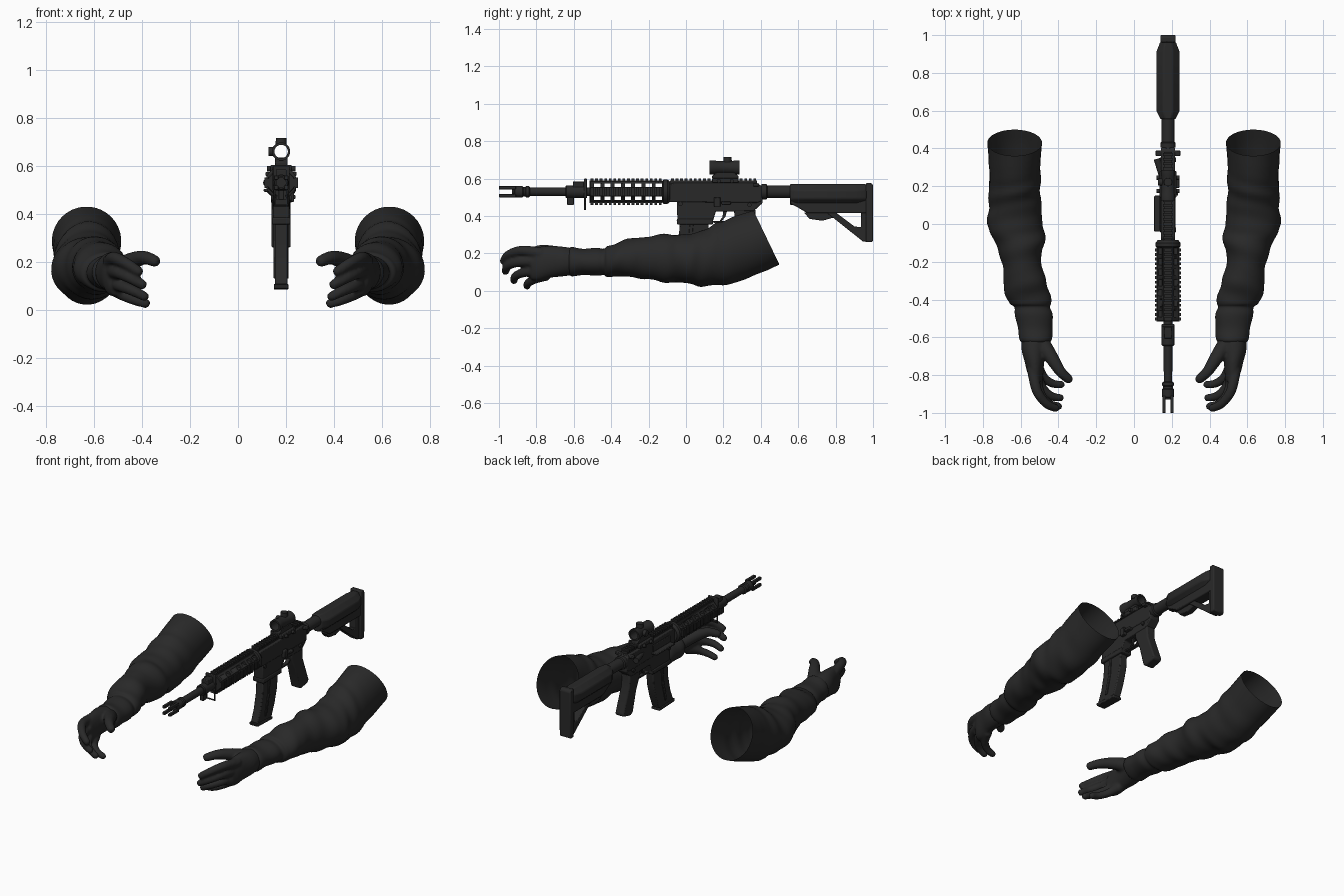
import bpy, bmesh, math
from mathutils import Vector, Matrix

cube = bpy.data.objects.get("Cube")
if cube:
    bpy.data.objects.remove(cube)

GX, AXIS = 0.18, 0.53        # rifle centre plane and bore height

mat = bpy.data.materials.new("charcoal")
mat.use_nodes = True
shade = (0.022, 0.022, 0.022, 1)
mat.diffuse_color = shade
bsdf = mat.node_tree.nodes["Principled BSDF"]
bsdf.inputs["Base Color"].default_value = shade
bsdf.inputs["Roughness"].default_value = 0.8


def finish(name, bm, angle=35, bevel=0):
    bmesh.ops.recalc_face_normals(bm, faces=bm.faces)
    me = bpy.data.meshes.new(name)
    bm.to_mesh(me)
    bm.free()
    me.materials.append(mat)
    me.polygons.foreach_set("use_smooth", [True] * len(me.polygons))
    me.set_sharp_from_angle(angle=math.radians(angle))
    ob = bpy.data.objects.new(name, me)
    bpy.context.collection.objects.link(ob)
    if bevel:
        mod = ob.modifiers.new("bevel", "BEVEL")
        mod.width, mod.segments, mod.limit_method = bevel, 2, "ANGLE"
    return ob


def skin(bm, rings, cap=True, loop=False):
    rows = [[bm.verts.new(p) for p in r] for r in rings]
    pairs = list(zip(rows, rows[1:])) + ([(rows[-1], rows[0])] if loop else [])
    for a, b in pairs:
        for i in range(len(a)):
            j = (i + 1) % len(a)
            bm.faces.new((a[i], a[j], b[j], b[i]))
    if cap and not loop:
        bm.faces.new(rows[0])
        bm.faces.new(rows[-1])


def ring(x, y, z, rx, rz, n=24, skew=0, fold=None):
    pts = []
    for i in range(n):
        a = 2 * math.pi * (i + 0.5) / n
        k = fold(y, a) if fold else 1
        dz = rz * k * math.sin(a)
        pts.append((x + rx * k * math.cos(a), y + skew * dz, z + dz))
    return pts


def lathe(name, prof, z=AXIS, n=24, loop=False):
    bm = bmesh.new()
    skin(bm, [ring(GX, y, z, r, r, n) for y, r in prof], loop=loop)
    return finish(name, bm)


def add_box(bm, x0, x1, y0, y1, z0, z1):
    m = Matrix.Translation(((x0 + x1) / 2, (y0 + y1) / 2, (z0 + z1) / 2))
    m = m @ Matrix.Diagonal((x1 - x0, y1 - y0, z1 - z0, 1))
    return bmesh.ops.create_cube(bm, size=1, matrix=m)["verts"]


def box(name, half, y0, y1, z0, z1, x=GX, bevel=0.004):
    bm = bmesh.new()
    add_box(bm, x - half, x + half, y0, y1, z0, z1)
    return finish(name, bm, bevel=bevel)


def plate(name, pts, half, bevel=0.006):
    bm = bmesh.new()
    skin(bm, [[(GX + s * half, y, z) for y, z in pts] for s in (-1, 1)])
    return finish(name, bm, bevel=bevel)


def smooth_rows(rows, steps):
    """Catmull-Rom interpolation through rows of numbers."""
    out = []
    for i in range(len(rows) - 1):
        p = [rows[max(0, min(len(rows) - 1, i + k))] for k in (-1, 0, 1, 2)]
        for s in range(steps):
            t = s / steps
            out.append([b + (c - a) * t / 2 + (2 * a - 5 * b + 4 * c - d) * t * t / 2
                        + (3 * b - a - 3 * c + d) * t ** 3 / 2 for a, b, c, d in zip(*p)])
    return out + [list(rows[-1])]


def add_tube(bm, path, n=12, steps=5, round_tip=False):
    """Tube through (x, y, z, radius) rows."""
    rows = smooth_rows(path, steps) if steps > 1 else path
    pos = [Vector(r[:3]) for r in rows]
    rad = [r[3] for r in rows]
    if round_tip:
        d = (pos[-1] - pos[-2]).normalized()
        tip, r = pos[-1], rad[-1]
        for k in (0.5, 0.85):
            pos.append(tip + d * r * k)
            rad.append(r * math.sqrt(1 - k * k))
    rings = []
    for i, (p, r) in enumerate(zip(pos, rad)):
        d = pos[min(i + 1, len(pos) - 1)] - pos[max(i - 1, 0)]
        q = d.to_track_quat("Z", "Y")
        rings.append([p + q @ Vector((r * math.cos(t), r * math.sin(t), 0))
                      for t in (2 * math.pi * k / n for k in range(n))])
    skin(bm, rings)


def tube(name, path, **kw):
    bm = bmesh.new()
    add_tube(bm, path, **kw)
    return finish(name, bm, 45)


def mirror(ob):
    ob.modifiers.new("mirror", "MIRROR").use_mirror_merge = False


# Sleeves: y, x min, x max, z min, z max, slant of the section
SLEEVE = [
    (.43, .487, .777, .14, .43, -.48), (.32, .495, .768, .085, .4, -.35),
    (.2, .495, .767, .035, .365, -.15), (.1, .492, .77, .025, .33, 0),
    (.03, .487, .776, .035, .305, 0), (-.04, .474, .765, .045, .3, 0),
    (-.1, .475, .735, .045, .305, 0), (-.2, .492, .7, .06, .29, 0),
    (-.3, .465, .69, .075, .28, 0), (-.37, .445, .683, .075, .255, 0),
    (-.42, .44, .66, .075, .24, 0), (-.44, .445, .635, .085, .225, 0),
    (-.48, .43, .63, .08, .23, 0), (-.55, .432, .615, .085, .225, 0),
    (-.61, .435, .607, .078, .235, 0), (-.63, .45, .59, .095, .22, 0)]


def cloth(y, a):
    amount = max(0, min(1, (0.4 - y) * 5)) * (1 if y > -.42 else .4)
    return 1 + amount * (.022 * math.sin(38 * y + 2 * math.sin(a + 1))
                         + .016 * math.sin(61 * y - 2 * a))


bm = bmesh.new()
skin(bm, [ring((a + b) / 2, y, (c + d) / 2, (b - a) / 2, (d - c) / 2, 36, s, cloth)
          for y, a, b, c, d, s in smooth_rows(SLEEVE, 5)], cap=False)
mirror(finish("sleeves", bm, 70))

# Gloves: palm, four fingers and thumb fused into one surface
bm = bmesh.new()
PALM = [(-.58, .52, .155, .07, .068), (-.66, .53, .157, .066, .08),
        (-.73, .527, .155, .052, .086), (-.79, .522, .145, .042, .09),
        (-.83, .512, .14, .03, .08)]
skin(bm, [ring(x, y, z, rx, rz) for y, x, z, rx, rz in smooth_rows(PALM, 4)])
FINGERS = [
    [(.535, -.77, .2, .032), (.515, -.88, .215, .027), (.465, -.95, .192, .024), (.415, -.975, .16, .021)],
    [(.53, -.77, .16, .032), (.5, -.89, .155, .027), (.455, -.95, .135, .024), (.4, -.965, .105, .021)],
    [(.525, -.76, .115, .031), (.49, -.86, .1, .026), (.44, -.91, .08, .023), (.39, -.92, .055, .02)],
    [(.515, -.74, .085, .03), (.48, -.81, .062, .025), (.43, -.845, .04, .022), (.385, -.85, .026, .02)],
    [(.49, -.63, .175, .046), (.435, -.71, .205, .037), (.39, -.78, .217, .029), (.348, -.82, .203, .025)]]
for finger in FINGERS:
    add_tube(bm, finger, round_tip=True)
hands = finish("gloves", bm, 80)
mod = hands.modifiers.new("fuse", "REMESH")
mod.mode, mod.voxel_size, mod.use_smooth_shade = "VOXEL", 0.008, True
hands.modifiers.new("soften", "SMOOTH").iterations = 3
mirror(hands)

# Barrel and slotted muzzle
lathe("barrel", [(-.93, .022), (-.5, .024)])
lathe("muzzle_collar", [(-.92, .026), (-.915, .031), (-.875, .031), (-.87, .026),
                        (-.86, .026), (-.855, .031), (-.84, .031), (-.835, .024)])
bm = bmesh.new()
for sx in (-1, 1):
    for sz in (-1, 1):
        cx, cz = GX + sx * .021, AXIS + sz * .021
        add_box(bm, cx - .009, cx + .009, -1, -.91, cz - .009, cz + .009)
finish("muzzle_prongs", bm, bevel=.003)

# Gas block with sling loop
lathe("gas_block", [(-.645, .03), (-.64, .034), (-.54, .034), (-.535, .03)])
box("front_sight_base", .022, -.605, -.545, .54, .585)
box("sling_lug", .012, -.635, -.6, .458, .51)
box("front_bracket", .035, -.545, -.53, .495, .6)
tube("sling_loop", [(GX - .028, -.54, .5, .006), (GX - .028, -.54, .435, .006),
                    (GX + .028, -.54, .435, .006), (GX + .028, -.54, .5, .006)], n=8, steps=1)

# Handguard core with vent holes through its sides
guard = lathe("handguard", [(-.515, .055), (-.51, .059), (-.125, .059), (-.12, .055)], n=8)
bm = bmesh.new()
for i in range(7):
    y = -.475 + i * .055
    for z in (AXIS - .035, AXIS + .035):
        add_box(bm, GX - .1, GX + .1, y - .017, y + .017, z - .009, z + .009)
cutter = finish("vent_cutter", bm)
cutter.hide_render = True
mod = guard.modifiers.new("vents", "BOOLEAN")
mod.operation, mod.object, mod.solver = "DIFFERENCE", cutter, "EXACT"
bpy.context.view_layer.objects.active = guard
bpy.ops.object.modifier_apply(modifier="vents")
bpy.data.objects.remove(cutter)


def rail(name, y0, y1, half, r0, turn=0):
    bm = bmesh.new()
    add_box(bm, -half * .8, half * .8, y0, y1, r0, .061)
    count = round((y1 - y0) / .025)
    step = (y1 - y0) / count
    for i in range(count):
        y = y0 + (i + .2) * step
        add_box(bm, -half, half, y, y + step * .6, .058, .07)
    m = Matrix.Translation((GX, 0, AXIS)) @ Matrix.Rotation(math.radians(turn), 4, "Y")
    bm.transform(m)
    finish(name, bm)


for side, turn in (("top", 0), ("left", 90), ("bottom", 180), ("right", 270)):
    rail("handguard_rail_" + side, -.515, -.125, .022, .05, turn)
rail("receiver_rail", -.085, .38, .027, .03)
lathe("handguard_ring", [(-.125, .058), (-.12, .066), (-.1, .066), (-.085, .055)])

# Receiver, magazine and grip
plate("upper_receiver", [(-.09, .475), (-.09, .565), (-.07, .577), (.38, .577), (.405, .56),
                         (.405, .48), (.38, .47)], .038)
plate("lower_receiver", [(-.05, .49), (-.045, .36), (.14, .36), (.16, .425), (.36, .425),
                         (.41, .47), (.41, .5)], .034)
plate("magazine_well_lip", [(-.05, .385), (-.048, .355), (.145, .355), (.145, .385)], .039)
plate("magazine", [(-.03, .4), (-.04, .27), (-.06, .18), (-.09, .105), (.055, .095),
                   (.09, .18), (.115, .27), (.125, .4)], .026)
plate("magazine_base", [(-.1, .108), (-.095, .088), (.06, .083), (.06, .1)], .03, .004)
plate("magazine_rib", [(.02, .36), (.01, .25), (-.02, .13), (.0, .13), (.03, .25), (.04, .36)], .031, .003)
plate("pistol_grip", [(.255, .44), (.26, .4), (.3, .31), (.335, .18), (.36, .168), (.43, .185),
                      (.435, .2), (.375, .36), (.37, .44)], .031, .014)
plate("trigger", [(.2, .43), (.195, .395), (.18, .375), (.19, .372), (.21, .395), (.22, .43)], .007, .002)
plate("trigger_guard", [(.14, .375), (.15, .362), (.25, .362), (.275, .39), (.265, .395),
                        (.245, .373), (.15, .373)], .013, .002)

# Controls on both sides
box("port_cover", .02, -.04, .15, .492, .504, x=.127)
box("ejection_port", .004, -.035, .145, .505, .55, x=.14)
plate("charging_handle", [(.36, .558), (.36, .575), (.39, .575), (.39, .558)], .065, .004)
tube("forward_assist", [(.15, .24, .53, .014), (.122, .345, .53, .018)], steps=1)
box("bolt_catch", .012, .15, .185, .45, .5, x=.222)
box("selector", .014, .19, .24, .462, .478, x=.226)
tube("takedown_pin", [(GX - .043, .34, .46, .012), (GX + .043, .34, .46, .012)], steps=1)
tube("pivot_pin", [(GX - .043, -.03, .465, .012), (GX + .043, -.03, .465, .012)], steps=1)

# Optic: hollow tube, turrets and clamp
lathe("sight_tube", [(.125, .028), (.125, .038), (.155, .038), (.165, .034), (.25, .034),
                     (.26, .038), (.285, .038), (.285, .028)], z=.66, loop=True)
tube("sight_top_turret", [(GX, .222, .69, .023), (GX, .222, .716, .022)], steps=1)
tube("sight_side_turret", [(GX - .03, .222, .66, .02), (GX - .052, .222, .66, .019)], steps=1)
plate("sight_mount", [(.14, .6), (.14, .615), (.165, .634), (.255, .634), (.28, .615), (.28, .6)], .026, .003)
box("sight_clamp", .044, .14, .28, .578, .604)
for y in (.175, .245):
    tube("clamp_screw", [(GX - .06, y, .588, .011), (GX + .06, y, .588, .011)], steps=1)

# Buffer tube and shoulder stock
lathe("buffer_tube", [(.4, .034), (.62, .034)])
lathe("castle_nut", [(.405, .042), (.43, .042), (.435, .034)], n=12)
bm = bmesh.new()
skin(bm, [ring(GX, y, .515, rx, .06, 8) for y, rx in
          ((.555, .042), (.6, .067), (.91, .067), (.965, .044))])
finish("stock_body", bm, bevel=.006)
plate("stock_web", [(.56, .52), (.975, .52), (.975, .415), (.65, .415), (.6, .445), (.56, .465)], .036)
plate("stock_strut", [(.75, .42), (.8, .42), (.9, .345), (.935, .34), (.935, .42), (.975, .42),
                      (.975, .26), (.945, .265)], .026, .004)
plate("stock_lever", [(.63, .42), (.66, .385), (.73, .375), (.8, .395), (.8, .42)], .02, .004)
plate("butt_pad", [(.962, .577), (.99, .577), (1, .565), (1, .265), (.99, .26), (.962, .26)], .04, .006)
